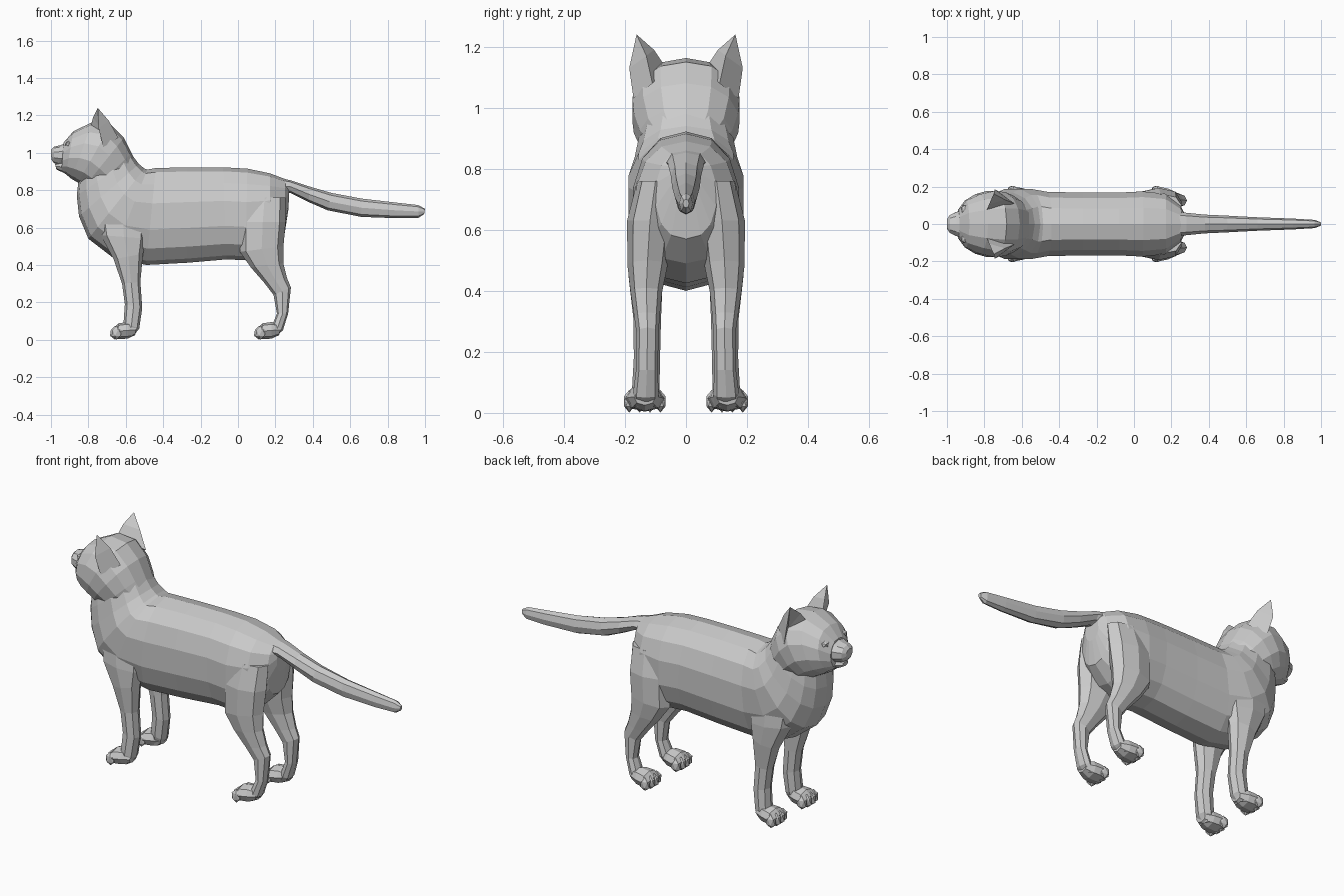
import bpy, bmesh
from math import sin, cos, pi
from mathutils import Vector, Matrix


def finish(name, bm, mirror=False):
    bmesh.ops.recalc_face_normals(bm, faces=bm.faces)
    me = bpy.data.meshes.new(name)
    bm.to_mesh(me)
    bm.free()
    ob = bpy.data.objects.new(name, me)
    bpy.context.collection.objects.link(ob)
    if mirror:
        m = ob.modifiers.new("Mirror", 'MIRROR')
        m.use_axis = (False, True, False)
        m.use_clip = False
        m.use_mirror_merge = False
    return ob


def loft(bm, rings, n=12, e=2.2, y=0.0):
    """Rings are (x, z) of one profile edge, (x, z) of the other, half width, [centre y]."""
    loops = []
    for r in rings:
        a, b, hw = Vector((r[0], 0, r[1])), Vector((r[2], 0, r[3])), r[4]
        cy = r[5] if len(r) > 5 else y
        loop = []
        for i in range(n):
            t = 2 * pi * i / n
            c, s = cos(t), sin(t)
            u = abs(c) ** (2 / e) * (1 if c > 0 else -1)
            v = abs(s) ** (2 / e) * (1 if s > 0 else -1)
            p = (a + b) / 2 + (a - b) / 2 * u
            p.y = cy + hw * v
            loop.append(bm.verts.new(p))
        loops.append(loop)
    for p, q in zip(loops, loops[1:]):
        for i in range(n):
            bm.faces.new((p[i], p[(i + 1) % n], q[(i + 1) % n], q[i]))
    bm.faces.new(loops[0])
    bm.faces.new(loops[-1])


def blob(bm, centre, size):
    mat = Matrix.Translation(centre) @ Matrix.Diagonal((*size, 1))
    bmesh.ops.create_icosphere(bm, subdivisions=1, radius=1, matrix=mat)


# Torso, chest and neck
bm = bmesh.new()
loft(bm, [
    (.275, .83, .27, .70, .05), (.25, .86, .25, .57, .10),
    (.17, .89, .17, .49, .165), (.05, .915, .04, .425, .178),
    (-.08, .922, -.06, .43, .172), (-.27, .922, -.27, .412, .172),
    (-.44, .918, -.49, .40, .175), (-.485, .91, -.67, .44, .192),
    (-.50, .915, -.80, .54, .192), (-.53, .94, -.85, .66, .172),
    (-.56, .98, -.862, .77, .158), (-.61, 1.03, -.85, .88, .14)], n=14, e=2.3)
finish("body", bm)

# Head
bm = bmesh.new()
loft(bm, [
    (-.545, .95, -.70, .79, .12), (-.57, 1.0, -.77, .80, .155),
    (-.61, 1.08, -.82, .82, .175), (-.68, 1.15, -.855, .84, .18),
    (-.78, 1.163, -.89, .86, .163), (-.88, 1.115, -.92, .885, .128),
    (-.932, 1.055, -.945, .90, .078)], n=14)
finish("head", bm)

# Muzzle, nose and chin
bm = bmesh.new()
loft(bm, [
    (-.91, 1.055, -.91, .93, .08), (-.95, 1.04, -.955, .935, .066),
    (-.985, 1.032, -.985, .945, .05), (-1.0, 1.015, -.998, .965, .028)], n=10)
loft(bm, [(-.90, .95, -.90, .885, .06), (-.95, .95, -.95, .90, .045),
          (-.978, .94, -.972, .912, .025)], n=8)
finish("muzzle", bm)

# Eyes
bm = bmesh.new()
blob(bm, (-.905, .078, 1.045), (.022, .026, .018))
finish("eyes", bm, True)

# Ears: curved back shell with a hollow front
bm = bmesh.new()
inner, inner_mid, back, back_mid, outer, outer_mid, tip, hollow = [bm.verts.new(p) for p in (
    (-.79, .065, 1.13), (-.775, .105, 1.19), (-.64, .11, 1.08), (-.69, .13, 1.17),
    (-.72, .172, 1.03), (-.745, .186, 1.13), (-.75, .162, 1.24), (-.715, .13, 1.10))]
for f in ((inner, back, back_mid, inner_mid), (back, outer, outer_mid, back_mid),
          (inner_mid, back_mid, tip), (back_mid, outer_mid, tip),
          (inner, inner_mid, hollow), (inner_mid, tip, hollow),
          (tip, outer_mid, hollow), (outer_mid, outer, hollow),
          (inner, hollow, outer), (inner, outer, back)):
    bm.faces.new(f)
finish("ears", bm, True)

# Tail
bm = bmesh.new()
loft(bm, [
    (.16, .88, .20, .77, .075), (.28, .853, .28, .785, .06),
    (.38, .82, .38, .735, .05), (.50, .785, .48, .692, .045),
    (.66, .755, .66, .657, .036), (.85, .733, .85, .65, .029),
    (.965, .72, .965, .652, .022), (1.0, .70, .995, .672, .01)], n=8)
finish("tail", bm)

# Legs (front and back profile edges, half width, centre y)
bm = bmesh.new()
loft(bm, [
    (-.76, .70, -.48, .70, .075, .105), (-.735, .56, -.485, .54, .07, .122),
    (-.665, .43, -.508, .46, .056, .132), (-.62, .30, -.522, .31, .045, .127),
    (-.605, .19, -.512, .17, .043, .128), (-.612, .09, -.528, .06, .045, .132),
    (-.61, .02, -.56, .02, .04, .135)], n=8)
finish("front_legs", bm, True)

bm = bmesh.new()
loft(bm, [
    (.03, .76, .255, .76, .06, .10), (.01, .63, .255, .63, .075, .118),
    (.01, .47, .243, .50, .066, .126), (.07, .385, .242, .41, .052, .130),
    (.14, .305, .262, .33, .042, .128), (.19, .24, .283, .28, .036, .126),
    (.208, .14, .268, .14, .036, .128), (.18, .07, .24, .05, .042, .132),
    (.17, .02, .20, .02, .04, .135)], n=8)
finish("hind_legs", bm, True)

# Paws with four toes each
for name, dx in (("front_paws", 0), ("hind_paws", .77)):
    bm = bmesh.new()
    loft(bm, [
        (-.54 + dx, .08, -.55 + dx, .025, .035), (-.59 + dx, .095, -.59 + dx, .006, .055),
        (-.64 + dx, .088, -.64 + dx, .004, .065), (-.668 + dx, .06, -.668 + dx, .01, .055)],
        n=8, y=.135)
    for k in range(4):
        off = (k - 1.5) * .034
        blob(bm, (-.662 + dx + abs(off) * .25, .135 + off, .038), (.03, .02, .037))
    finish(name, bm, True)
